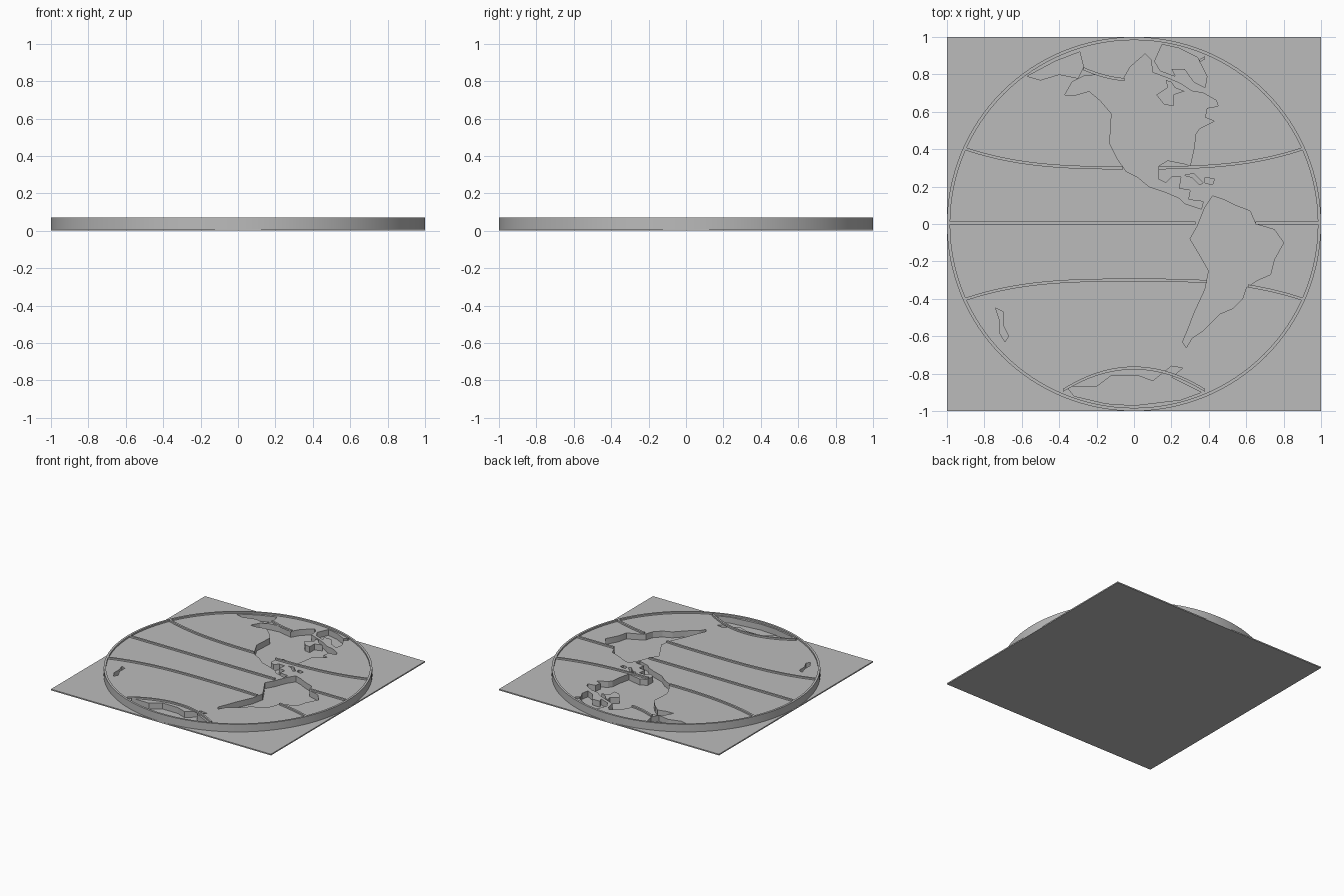
import bpy
import math

PLATE, OCEAN, TOP = 0.01, 0.059, 0.072
INNER = 0.983

if "Cube" in bpy.data.objects:
    bpy.data.objects.remove(bpy.data.objects["Cube"], do_unlink=True)

grey = bpy.data.materials.new("plain grey")
grey.use_nodes = True
grey.diffuse_color = (0.5, 0.5, 0.5, 1)
grey.node_tree.nodes["Principled BSDF"].inputs["Base Color"].default_value = (0.5, 0.5, 0.5, 1)


def circle(radius, sides=128):
    angles = [math.tau * i / sides for i in range(sides)]
    return [(radius * math.cos(a), radius * math.sin(a)) for a in angles]


def slab(name, outlines, bottom, top):
    """Extruded flat shape; nested outlines become holes, then islands."""
    curve = bpy.data.curves.new(name, "CURVE")
    curve.dimensions = "2D"
    curve.fill_mode = "BOTH"
    curve.extrude = (top - bottom) / 2
    for outline in outlines:
        spline = curve.splines.new("POLY")
        spline.points.add(len(outline) - 1)
        for point, (x, y) in zip(spline.points, outline):
            point.co = (x, y, 0, 1)
        spline.use_cyclic_u = True
    obj = bpy.data.objects.new(name, curve)
    bpy.context.collection.objects.link(obj)
    obj.location.z = (top + bottom) / 2
    bpy.ops.object.select_all(action="DESELECT")
    obj.select_set(True)
    bpy.context.view_layer.objects.active = obj
    bpy.ops.object.convert(target="MESH")
    obj = bpy.context.object
    obj.name = name
    obj.data.materials.clear()
    obj.data.materials.append(grey)
    bpy.ops.object.shade_smooth_by_angle(angle=math.radians(20))
    return obj


def coast(points):
    return [(x / 100, y / 100) for x, y in points]


# Coastlines in hundredths of a unit
north_america = coast([
    (-37, 69), (-33, 76), (-27, 79), (-18, 80), (-6, 77), (-2, 84), (6, 91),
    (9, 88), (10, 81), (18, 78), (25, 75), (31, 71), (37, 70), (44, 66),
    (45, 63), (39, 62), (38, 57), (43, 55), (35, 51), (33, 48), (32, 40),
    (30, 31), (28, 32), (18, 34), (13, 31), (13, 24), (17, 22), (20, 25),
    (25, 25), (24, 19), (30, 18), (29, 13), (37, 12), (36, 8), (27, 11),
    (24, 14), (17, 17), (8, 20), (2, 25), (-4, 28), (-9, 35), (-13, 43),
    (-12, 59), (-18, 66), (-24, 71), (-31, 69)])
hudson_bay = coast([
    (17, 77), (18, 73), (12, 69), (16, 64), (21, 63), (21, 69), (27, 71),
    (22, 73), (20, 76)])
south_america = coast([
    (38, 9), (42, 15), (48, 13), (54, 10), (62, 7), (65, 0), (75, -3),
    (80, -10), (75, -19), (73, -27), (66, -30), (60, -34), (58, -40),
    (53, -45), (46, -48), (42, -52), (37, -57), (31, -61), (28, -66),
    (26, -63), (29, -56), (32, -48), (38, -35), (40, -25), (36, -18),
    (30, -8), (34, -1)])
arctic_islands = coast([
    (11, 87), (15, 96), (24, 94), (34, 89), (39, 79), (38, 73), (32, 76),
    (27, 83), (20, 83), (22, 79), (14, 82)])
siberia = coast([
    (-57, 79), (-50, 77), (-40, 80), (-30, 78), (-27, 84), (-29, 92), (-42, 87)])
antarctica = coast([
    (-36, -87), (-20, -87), (-12, -81), (2, -81), (10, -84), (20, -76),
    (26, -77), (20, -82), (36, -90), (25, -94), (0, -97), (-15, -96), (-32, -92)])
west_islands = coast([
    (-74, -45), (-70, -47), (-70, -54), (-67, -60), (-69, -63), (-72, -58), (-72, -51)])
cuba = coast([(27, 26), (32, 27), (37, 22), (35, 21), (31, 25)])
hispaniola = coast([(38, 25), (43, 24), (42, 21), (38, 22)])
newfoundland = coast([(39, 59), (41, 62), (46, 60), (43, 57)])

# Base plate and outer rim
square = [(-1, -1), (1, -1), (1, 1), (-1, 1)]
slab("base_plate", [square], 0, PLATE)
slab("outer_rim", [circle(1), circle(INNER)], PLATE, TOP)

# Raised ocean with the land left open down to the plate
slab("ocean", [circle(INNER), north_america, hudson_bay, south_america,
               arctic_islands, siberia, antarctica, west_islands, cuba,
               hispaniola], PLATE, OCEAN)


# Latitude lines standing on the ocean
def equator(x):
    return 0.005


def tropic(x):
    return 0.3 + 0.14 * abs(x) ** 3


def polar(x):
    return 0.77 + 0.83 * x * x


def latitude(name, shape, side, start, end, steps=24):
    half = 0.008
    xs = [start + (end - start) * i / steps for i in range(steps + 1)]
    lower = [(x, side * shape(x) - half) for x in xs]
    upper = [(x, side * shape(x) + half) for x in reversed(xs)]
    slab(name, [lower + upper], OCEAN, TOP)


latitude("equator_west", equator, 1, -INNER, 0.33)
latitude("equator_east", equator, 1, 0.65, INNER)
latitude("north_tropic_west", tropic, 1, -0.9, -0.06)
latitude("north_tropic_east", tropic, 1, 0.13, 0.9)
latitude("south_tropic_west", tropic, -1, -0.9, 0.39)
latitude("south_tropic_east", tropic, -1, 0.61, 0.9)
latitude("arctic_circle_west", polar, 1, -0.27, -0.05)
latitude("arctic_circle_east", polar, 1, 0.35, 0.38)
latitude("antarctic_circle", polar, -1, -0.38, 0.38)
